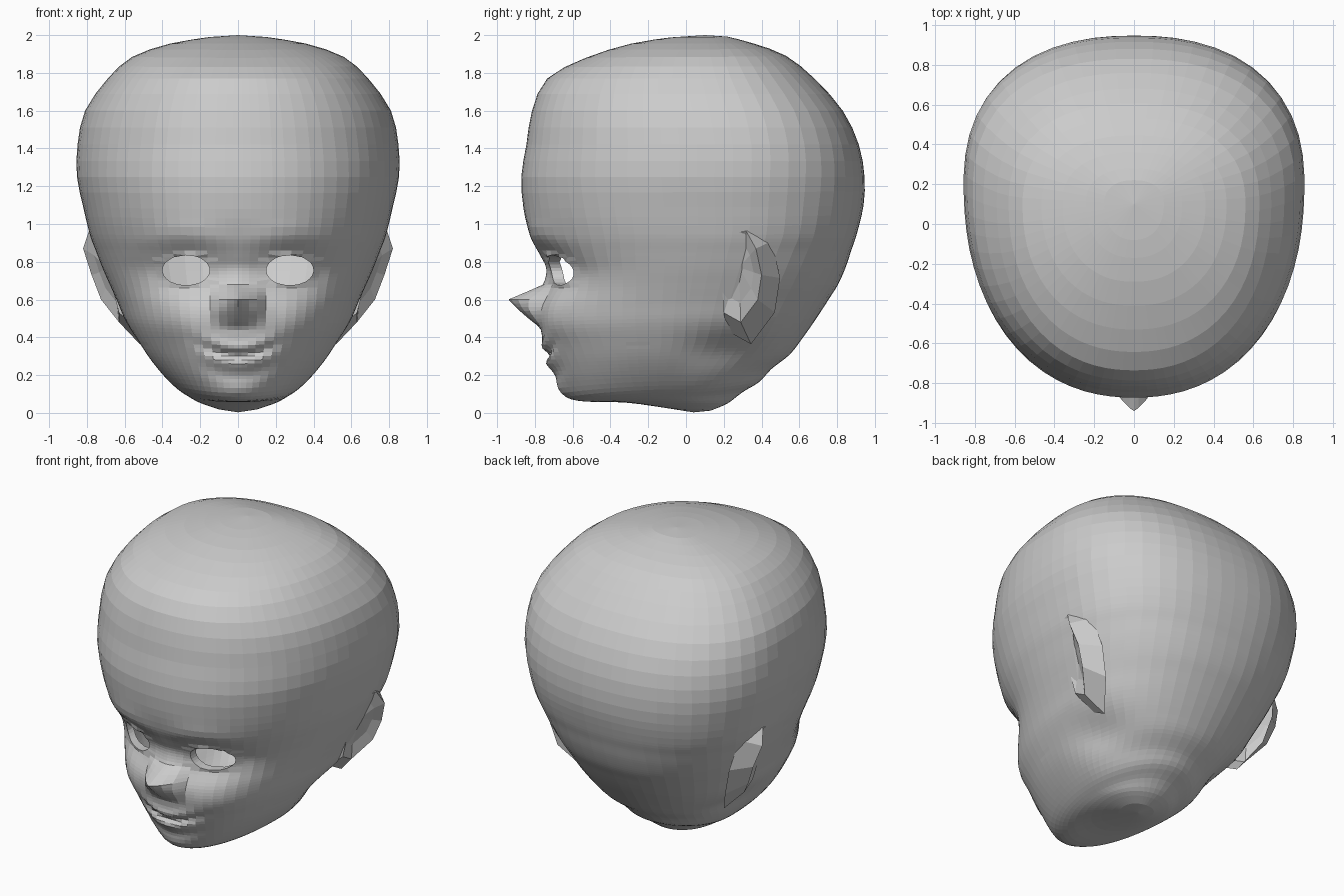
import bpy, bmesh, math
from mathutils import Vector

if "Cube" in bpy.data.objects:
    bpy.data.objects.remove(bpy.data.objects["Cube"])

# Head rings: front z, front y, back z, back y, half width, y of widest point
RINGS = [
    (.025, -.10, .012, .13, .10, .03), (.055, -.32, .05, .22, .20, .0),
    (.06, -.53, .11, .30, .26, -.05), (.085, -.63, .165, .39, .32, -.02),
    (.16, -.685, .23, .45, .395, .0), (.26, -.725, .31, .55, .475, .04),
    (.36, -.75, .40, .62, .54, .08), (.46, -.77, .50, .69, .595, .10),
    (.56, -.765, .60, .755, .635, .12), (.66, -.74, .68, .805, .675, .14),
    (.75, -.735, .77, .845, .715, .16), (.84, -.775, .86, .875, .75, .18),
    (.94, -.825, .95, .905, .785, .20), (1.08, -.86, 1.10, .94, .82, .20),
    (1.25, -.872, 1.25, .945, .853, .20), (1.42, -.845, 1.42, .915, .85, .20),
    (1.60, -.815, 1.60, .83, .81, .17), (1.77, -.735, 1.77, .68, .69, .12),
    (1.88, -.53, 1.89, .53, .56, .10), (1.955, -.29, 1.955, .36, .36, .10),
    (1.988, -.08, 1.992, .22, .15, .10),
]
HALF = 32
EYE_X, EYE_Z, EYE_W, EYE_H = .275, .755, .125, .08


def spline(a, b, c, d, t):
    return [.5 * (2 * q + (r - p) * t + (2 * p - 5 * q + 4 * r - s) * t * t
                  + (3 * q - p - 3 * r + s) * t ** 3) for p, q, r, s in zip(a, b, c, d)]


def refined(rings):
    out = []
    for i in range(len(rings) - 1):
        a, b, c, d = (rings[min(max(i + k, 0), len(rings) - 1)] for k in (-1, 0, 1, 2))
        steps = 5 if .1 < b[0] < .85 else 3 if b[0] < 1 else 2
        out += [spline(a, b, c, d, k / steps) for k in range(steps)]
    return out + [rings[-1]]


def bump(u, v, ru, rv):
    return math.exp(-(u / ru) ** 2 - (v / rv) ** 2)


def ramp(x, pts):
    for (x0, y0), (x1, y1) in zip(pts, pts[1:]):
        if x0 <= x <= x1:
            return y0 + (y1 - y0) * (x - x0) / (x1 - x0)
    return 0


def sculpt(v):
    """Push the plain skull into nose, lips, sockets, cheeks and neck creases."""
    x, y, z = abs(v.x), v.y, v.z
    side = 1 if v.x > 0 else -1
    if y < -.25 and z > .05:
        # nose
        d = ramp(z, [(.45, 0), (.49, .05), (.60, .185), (.68, .02), (.78, 0)]) \
            * max(0, 1 - (x / .15) ** 1.3)
        # nostril wings
        d += .02 * bump(x - .10, z - .55, .05, .05)
        # smiling lips
        m = z - 1.5 * x * x
        fade = math.exp(-(x / .19) ** 4)
        d += fade * (.016 * bump(0, m - .35, 1, .03) - .022 * bump(0, m - .305, 1, .02)
                     + .016 * bump(0, m - .26, 1, .03) - .012 * bump(0, m - .19, 1, .04))
        # chin, cheeks, brows, eye sockets
        d += .01 * bump(x, z - .12, .12, .06)
        d += .035 * bump(x - .33, z - .50, .17, .15)
        d += .015 * bump(x - .28, z - .95 + .8 * (x - .28) ** 2, .2, .07)
        d -= .04 * bump(x - .29, z - .75, .17, .12)
        v.y -= d
    # crease between jaw and neck
    v.x -= side * min(x, .06 * bump(y - .22, z - .32, .2, .11))


def ring_point(ring, ang):
    zf, yf, zb, yb, w, yw = ring
    s, c = math.sin(ang), math.cos(ang)
    zs = (zf + zb) / 2
    n = 2 + (.22 if c > 0 else .35) * min(1, max(0, zs))
    depth, ze = (yw - yf, zf) if c > 0 else (yb - yw, zb)
    r = (abs(s / w) ** n + abs(c / depth) ** n) ** (-1 / n)
    f = r * abs(c) / depth
    return Vector((r * s, yw - r * c, zs + (ze - zs) * f * f))


def add_object(name, bm):
    mesh = bpy.data.meshes.new(name)
    bm.to_mesh(mesh)
    bm.free()
    obj = bpy.data.objects.new(name, mesh)
    bpy.context.collection.objects.link(obj)
    return obj


def build_head():
    bm = bmesh.new()
    # angles packed closer together toward the face
    half = [math.pi * (i / HALF) ** 1.4 for i in range(HALF + 1)]
    angles = half + [-a for a in half[-2:0:-1]]
    rows = []
    for ring in refined(RINGS):
        row = []
        for a in angles:
            p = ring_point(ring, a)
            sculpt(p)
            row.append(bm.verts.new(p))
        rows.append(row)
    count = len(angles)
    for low, high in zip(rows, rows[1:]):
        for i in range(count):
            j = (i + 1) % count
            bm.faces.new((low[i], low[j], high[j], high[i]))
    # crown and neck caps
    for row, tip in ((rows[0], (0, .04, .003)), (rows[-1], (0, .1, 2))):
        t = bm.verts.new(tip)
        for i in range(count):
            bm.faces.new((row[i], row[(i + 1) % count], t))
    bmesh.ops.recalc_face_normals(bm, faces=bm.faces)

    # open eye holes with an inward rim
    def radius(p):
        return math.hypot((abs(p.x) - EYE_X) / EYE_W, (p.z - EYE_Z) / EYE_H)
    holes = [f for f in bm.faces
             if f.calc_center_median().y < -.3 and radius(f.calc_center_median()) < 1]
    bmesh.ops.delete(bm, geom=holes, context='FACES')
    edges = [e for e in bm.edges if e.is_boundary]
    for v in {v for e in edges for v in e.verts}:
        k = 1 / radius(v.co)
        side = 1 if v.co.x > 0 else -1
        new_x = EYE_X + (abs(v.co.x) - EYE_X) * k
        v.co.y += .5 * (new_x - abs(v.co.x)) - .012
        v.co.x = side * new_x
        v.co.z = EYE_Z + (v.co.z - EYE_Z) * k
    ext = bmesh.ops.extrude_edge_only(bm, edges=edges)['geom']
    bmesh.ops.translate(bm, vec=(0, .06, 0),
                        verts=[g for g in ext if isinstance(g, bmesh.types.BMVert)])
    bmesh.ops.recalc_face_normals(bm, faces=bm.faces)
    return add_object("head", bm)


def build_ear(name, side):
    # rim outline of the ear, running from the front over the top and down
    rim = [(.735, .15, .90), (.775, .21, .95), (.79, .32, .96), (.82, .37, .87),
           (.775, .40, .73), (.725, .38, .60), (.63, .29, .48), (.63, .20, .53),
           (.67, .19, .68), (.705, .15, .82)]
    mid = Vector((.70, .28, .77))
    bm = bmesh.new()
    loops = [[], [], []]
    for p in map(Vector, rim):
        inner = mid.lerp(p, .65)
        inner.x -= .015
        # base blends back into the skull behind the ear
        base = mid.lerp(p, 1.4)
        base.x, base.y = p.x - .11, base.y + .05
        for loop, q in zip(loops, (base, p, inner)):
            loop.append(bm.verts.new((q.x * side, q.y, q.z)))
    n = len(rim)
    for a, b in zip(loops, loops[1:]):
        for i in range(n):
            j = (i + 1) % n
            bm.faces.new((a[i], a[j], b[j], b[i]))
    # bowl of the ear
    centre = bm.verts.new((mid.x * side, mid.y, mid.z))
    for i in range(n):
        bm.faces.new((loops[2][i], loops[2][(i + 1) % n], centre))
    bmesh.ops.recalc_face_normals(bm, faces=bm.faces)
    return add_object(name, bm)


build_head()
build_ear("ear_right", 1)
build_ear("ear_left", -1)
